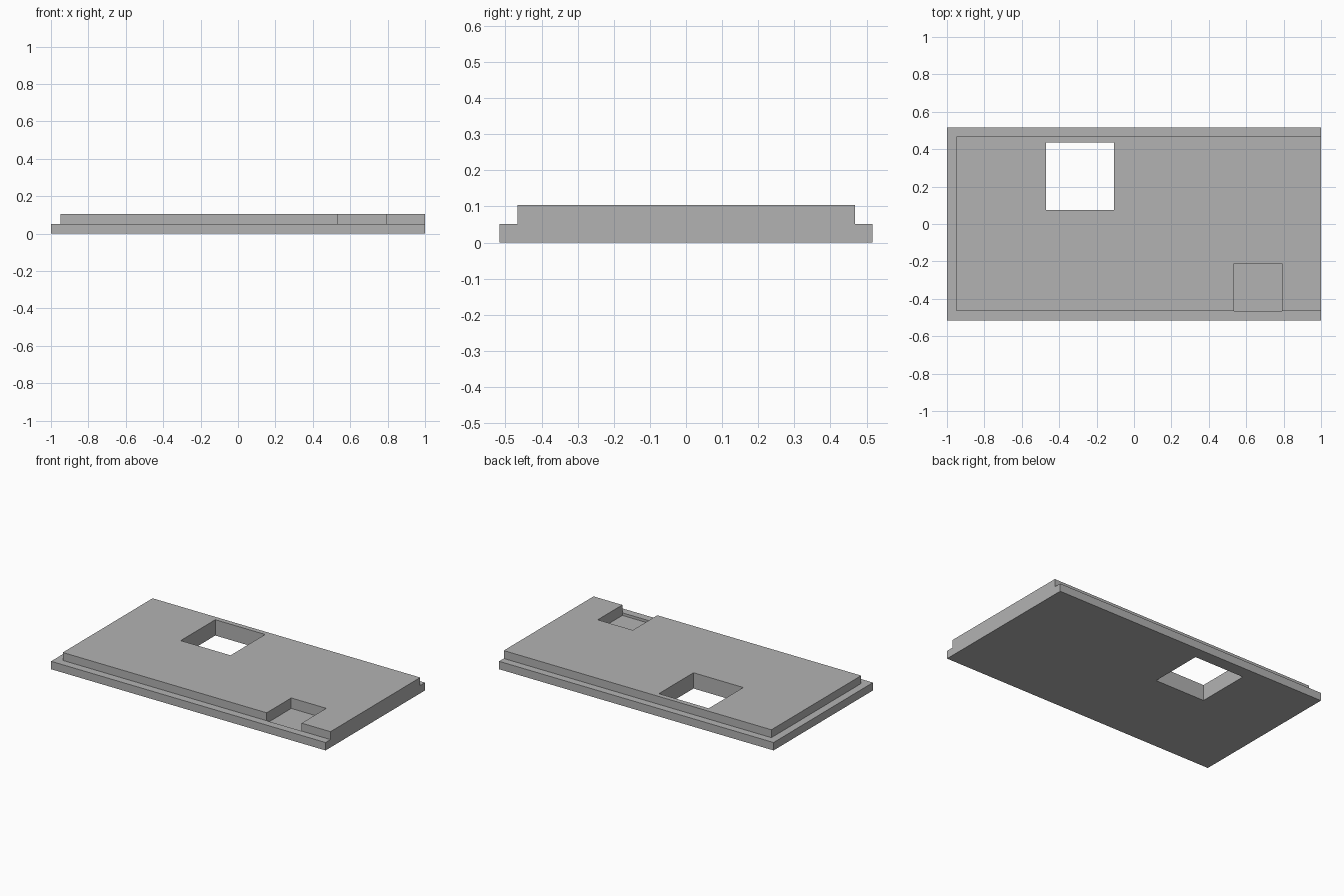
import bpy
import bmesh

cube = bpy.data.objects.get("Cube")
if cube:
    bpy.data.objects.remove(cube, do_unlink=True)

# Grid planes where any part of the panel starts or ends
XS = [-1, -0.95, -0.47, -0.107, 0.535, 0.79, 1]
YS = [-0.517, -0.466, -0.21, 0.075, 0.435, 0.468, 0.517]
ZS = [0, 0.035, 0.052, 0.104]
AXES = (XS, YS, ZS)
LEDGE, POCKET, TOP = ZS[2], ZS[1], ZS[3]


def height(x, y):
    """Height of the panel above a point."""
    if -0.47 < x < -0.107 and 0.075 < y < 0.435:
        return 0                                  # window through the panel
    if x < -0.95 or y < -0.466 or y > 0.468:
        return LEDGE                              # rim on three sides
    if 0.535 < x < 0.79 and y < -0.21:
        return POCKET                             # recess behind the front rim
    return TOP


def solid(cell):
    if any(c < 0 or c >= len(a) - 1 for c, a in zip(cell, AXES)):
        return False
    x, y, z = [(a[c] + a[c + 1]) / 2 for c, a in zip(cell, AXES)]
    return z < height(x, y)


# Skin every boundary between a solid cell and an empty one
bm = bmesh.new()
cells = [(i, j, k) for i in range(len(XS) - 1)
         for j in range(len(YS) - 1) for k in range(len(ZS) - 1)]
for cell in filter(solid, cells):
    for axis in range(3):
        for side in (0, 1):
            near = list(cell)
            near[axis] += 2 * side - 1
            if solid(near):
                continue
            u, v = (axis + 1) % 3, (axis + 2) % 3
            corners = []
            for du, dv in ((0, 0), (1, 0), (1, 1), (0, 1)):
                at = list(cell)
                at[axis] += side
                at[u] += du
                at[v] += dv
                corners.append(bm.verts.new([a[c] for a, c in zip(AXES, at)]))
            bm.faces.new(corners if side else corners[::-1])

# Weld the skin and merge its flat areas
bmesh.ops.remove_doubles(bm, verts=bm.verts[:], dist=0.0001)
bmesh.ops.dissolve_limit(bm, angle_limit=0.01, verts=bm.verts[:], edges=bm.edges[:])

mesh = bpy.data.meshes.new("stepped_panel")
bm.to_mesh(mesh)
bm.free()
panel = bpy.data.objects.new("stepped_panel", mesh)
bpy.context.collection.objects.link(panel)

# Plain grey finish
grey = bpy.data.materials.new("plain grey")
grey.use_nodes = True
colour = (0.448, 0.448, 0.448, 1)
grey.diffuse_color = colour
grey.node_tree.nodes["Principled BSDF"].inputs["Base Color"].default_value = colour
mesh.materials.append(grey)
